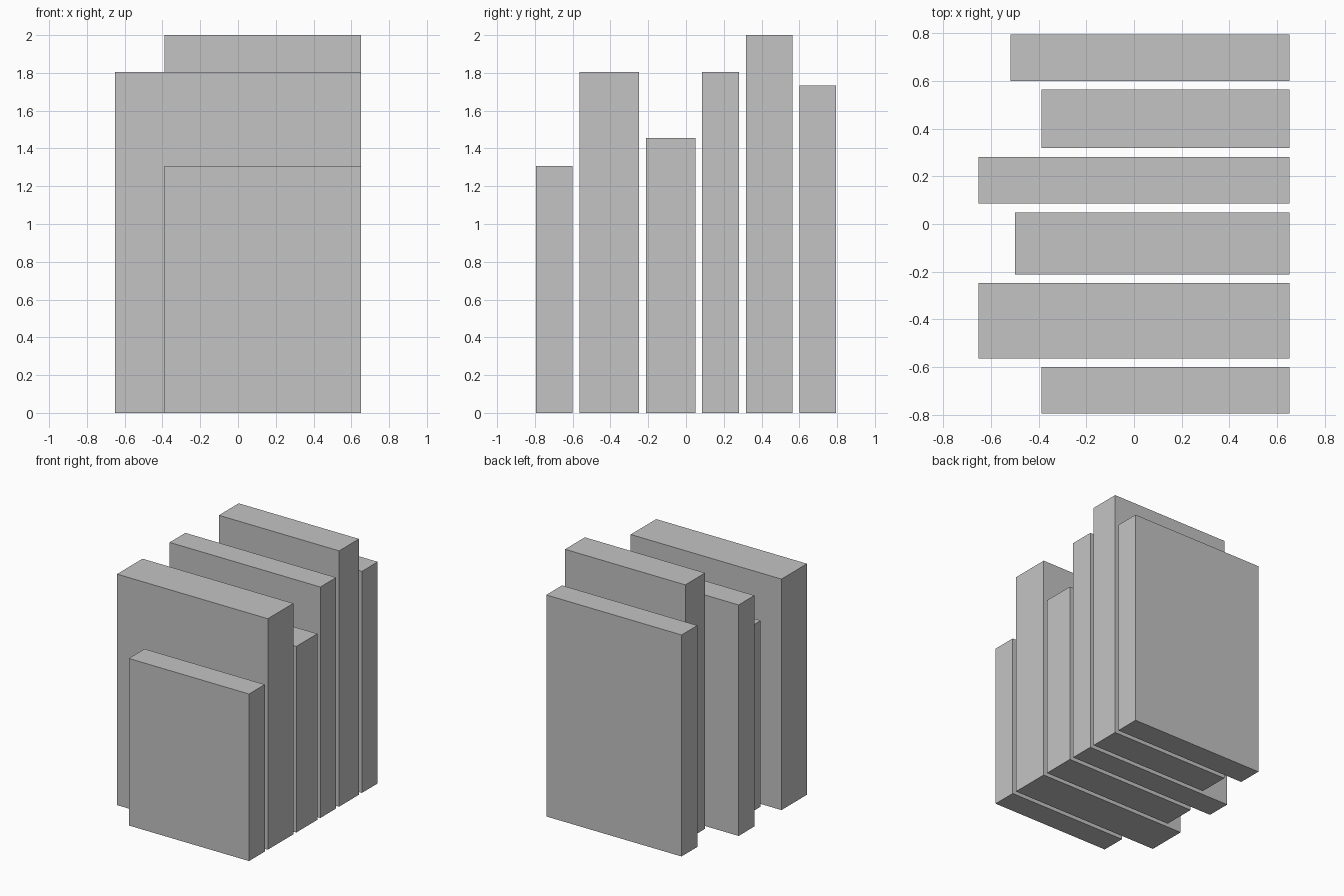
import bpy
import bmesh
from mathutils import Matrix, Vector

cube = bpy.data.objects.get("Cube")
if cube:
    bpy.data.objects.remove(cube, do_unlink=True)

# One plain grey for every book
grey = bpy.data.materials.new("plain grey")
grey.use_nodes = True
colour = (0.55, 0.55, 0.55, 1)
grey.diffuse_color = colour
grey.node_tree.nodes["Principled BSDF"].inputs["Base Color"].default_value = colour

SPINE_X = 0.652   # all spines are flush on this side
GAP = 0.037       # space between neighbouring books


def add_book(name, y, thickness, depth, height):
    """Upright block with its spine on the shared plane."""
    size = Vector((depth, thickness, height))
    centre = Vector((SPINE_X - depth / 2, y + thickness / 2, height / 2))
    bm = bmesh.new()
    bmesh.ops.create_cube(
        bm, size=1, matrix=Matrix.Translation(centre) @ Matrix.Diagonal(size).to_4x4())
    mesh = bpy.data.meshes.new(name)
    bm.to_mesh(mesh)
    bm.free()
    mesh.materials.append(grey)
    bpy.context.collection.objects.link(bpy.data.objects.new(name, mesh))


# Row of books from front to back: thickness, depth, height
books = [
    ("small_front_book", 0.195, 1.04, 1.306),
    ("thick_book", 0.315, 1.304, 1.806),
    ("short_book", 0.26, 1.15, 1.455),
    ("thin_deep_book", 0.195, 1.304, 1.806),
    ("tall_book", 0.245, 1.04, 2.0),
    ("back_book", 0.195, 1.17, 1.732),
]

total = sum(b[1] for b in books) + GAP * (len(books) - 1)
y = -total / 2
for name, thickness, depth, height in books:
    add_book(name, y, thickness, depth, height)
    y += thickness + GAP
